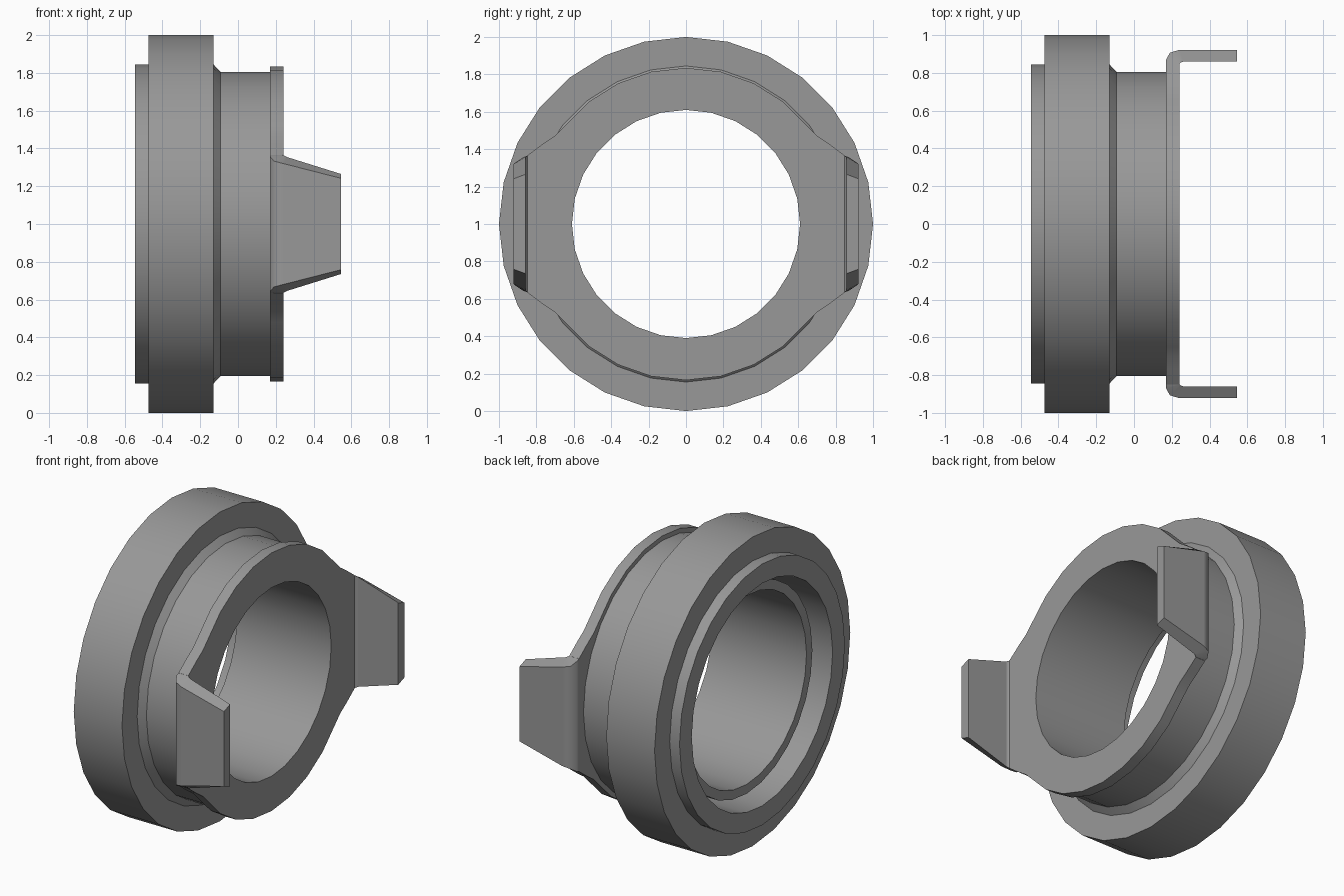
import bpy, bmesh
from math import sin, cos, pi, radians

if "Cube" in bpy.data.objects:
    bpy.data.objects.remove(bpy.data.objects["Cube"])

SIDES = 28
steel = bpy.data.materials.new("dark_steel")
steel.diffuse_color = (0.316, 0.316, 0.316, 1)
steel.use_nodes = True
steel.node_tree.nodes["Principled BSDF"].inputs["Base Color"].default_value = steel.diffuse_color


def finish(name, bm, angle=28):
    bmesh.ops.recalc_face_normals(bm, faces=bm.faces)
    mesh = bpy.data.meshes.new(name)
    bm.to_mesh(mesh)
    bm.free()
    mesh.materials.append(steel)
    ob = bpy.data.objects.new(name, mesh)
    ob.location.z = 1
    bpy.context.collection.objects.link(ob)
    bpy.ops.object.select_all(action='DESELECT')
    ob.select_set(True)
    bpy.context.view_layer.objects.active = ob
    bpy.ops.object.shade_smooth_by_angle(angle=radians(angle))
    return ob


def circle(r):
    return [(r * cos(2 * pi * i / SIDES), r * sin(2 * pi * i / SIDES)) for i in range(SIDES)]


def lathe_x(name, profile):
    # closed (x, radius) profile revolved around the x axis
    bm = bmesh.new()
    rings = [[bm.verts.new((x, y, z)) for y, z in circle(r)] for x, r in profile]
    for a, b in zip(rings, rings[1:] + rings[:1]):
        for i in range(SIDES):
            j = (i + 1) % SIDES
            bm.faces.new((a[i], a[j], b[j], b[i]))
    return finish(name, bm)


# Bearing body: rear lip, wide ring, chamfered collar, sleeve, bore and rear groove
lathe_x("bearing_body", [
    (-0.545, 0.72), (-0.545, 0.845), (-0.475, 0.845), (-0.475, 1.0),
    (-0.13, 1.0), (-0.13, 0.845), (-0.092, 0.805), (0.17, 0.805),
    (0.17, 0.61), (-0.435, 0.61), (-0.435, 0.67), (-0.2, 0.67), (-0.2, 0.72)])

# Front plate: round top and bottom, straight flanks that widen to the tabs
quarter = [(0.85, 0.365), (0.77, 0.425), (0.70, 0.473)]
quarter += [(0.835 * cos(2 * pi * k / SIDES), 0.835 * sin(2 * pi * k / SIDES)) for k in range(3, 7)]
half = quarter + [(0, 0.835)] + [(-y, z) for y, z in reversed(quarter)]
outline = half + [(-y, -z) for y, z in half]

bm = bmesh.new()
for loop in (outline, circle(0.61)):
    vs = [bm.verts.new((0.17, y, z)) for y, z in loop]
    for a, b in zip(vs, vs[1:] + vs[:1]):
        bm.edges.new((a, b))
bmesh.ops.triangle_fill(bm, edges=bm.edges[:], use_beauty=True)
geom = bmesh.ops.extrude_face_region(bm, geom=bm.faces[:])["geom"]
bmesh.ops.translate(bm, vec=(0.07, 0, 0),
                    verts=[g for g in geom if isinstance(g, bmesh.types.BMVert)])
finish("front_plate", bm)

# Bent tabs: sections of (inner x, y, half width, outer x, y, half width)
sections = [
    (0.24, 0.848, 0.365, 0.17, 0.848, 0.365),
    (0.242, 0.85, 0.363, 0.17, 0.87, 0.357),
    (0.248, 0.855, 0.36, 0.19, 0.907, 0.333),
    (0.26, 0.859, 0.354, 0.24, 0.922, 0.32),
    (0.545, 0.859, 0.265, 0.545, 0.922, 0.242)]
bm = bmesh.new()
loops = []
for xi, yi, hi, xo, yo, ho in sections:
    loops.append([bm.verts.new(p) for p in
                  ((xi, yi, -hi), (xi, yi, hi), (xo, yo, ho), (xo, yo, -ho))])
for a, b in zip(loops, loops[1:]):
    for i in range(4):
        j = (i + 1) % 4
        bm.faces.new((a[i], a[j], b[j], b[i]))
bm.faces.new(loops[-1])
tabs = finish("fork_tabs", bm, 50)
mirror = tabs.modifiers.new("Mirror", 'MIRROR')
mirror.use_axis = (False, True, False)
mirror.use_mirror_merge = False
# keep the large tab faces flat, with shading only across the bend
weighted = tabs.modifiers.new("Weighted Normal", 'WEIGHTED_NORMAL')
weighted.keep_sharp = True
weighted.weight = 100
